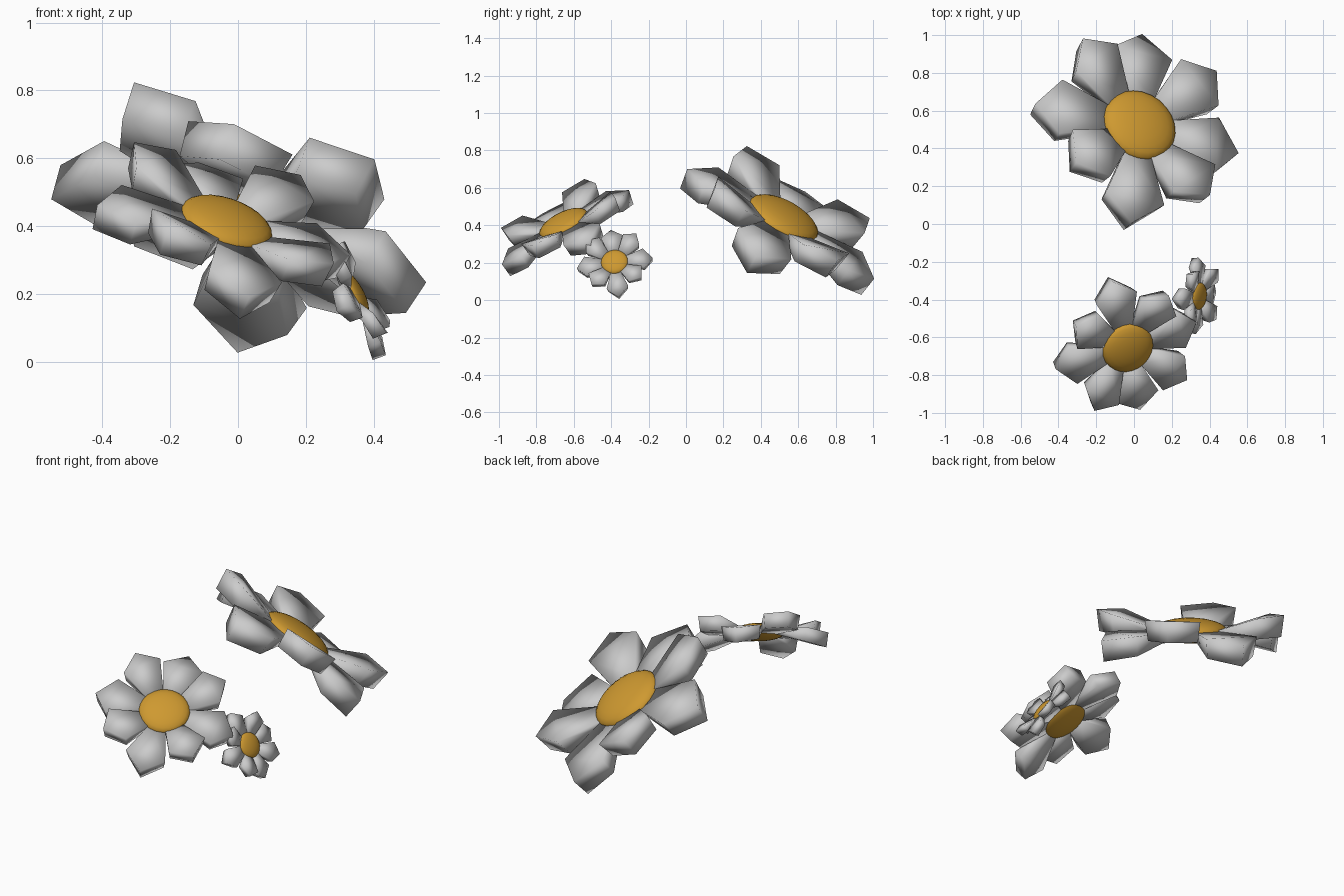
import bpy, bmesh, math
from mathutils import Vector, Matrix

if "Cube" in bpy.data.objects:
    bpy.data.objects.remove(bpy.data.objects["Cube"])

orange = bpy.data.materials.new("orange")
orange.diffuse_color = (0.62, 0.32, 0.03, 1)
orange.use_nodes = True
orange.node_tree.nodes["Principled BSDF"].inputs["Base Color"].default_value = orange.diffuse_color


def make_object(name, bm, frame, mat=None):
    bmesh.ops.recalc_face_normals(bm, faces=bm.faces)
    me = bpy.data.meshes.new(name)
    bm.to_mesh(me)
    bm.free()
    me.shade_smooth()
    if mat:
        me.materials.append(mat)
    ob = bpy.data.objects.new(name, me)
    ob.matrix_world = frame
    bpy.context.collection.objects.link(ob)
    return ob


# half outline of a petal: radius, half width, top height, bottom height
PROFILE = [(0.28, 0.12, -0.02, -0.09), (0.77, 0.285, 0.09, -0.11), (1.0, 0.0, 0.09, -0.12)]


def add_petal(bm, angle, lift, length):
    rot = Matrix.Rotation(angle, 4, 'Z')
    (r0, w0, t0, b0), (r1, w1, t1, b1), (r2, _, t2, b2) = PROFILE

    def ring(h, wide, reach):
        wide *= 0.5 + 0.5 * length
        reach *= length
        pts = [(r0, -w0, h[0]), (r1 * reach, -w1 * wide, h[1]), (r2 * reach, 0, h[2]),
               (r1 * reach, w1 * wide, h[1]), (r0, w0, h[0])]
        return [bm.verts.new(rot @ Vector((x, y, z + lift * (x - r0) / (1 - r0))))
                for x, y, z in pts]

    top = ring((t0, t1, t2), 1.0, 1.0)
    low = ring((b0, b1, b2), 0.9, 0.97)
    # each side is a base panel and a tip triangle
    for v in (top, low):
        bm.faces.new((v[0], v[1], v[3], v[4]))
        bm.faces.new((v[1], v[2], v[3]))
    for i in range(5):
        j = (i + 1) % 5
        bm.faces.new((top[i], top[j], low[j], low[i]))


def flower(name, centre, normal, ref, size, turn=0.0):
    # frame with z along the flower's normal and x toward a raised petal
    n = Vector(normal).normalized()
    x = Vector(ref)
    x = (x - n * x.dot(n)).normalized()
    y = n.cross(x)
    frame = (Matrix.Translation(centre) @ Matrix((x, y, n)).transposed().to_4x4()
             @ Matrix.Scale(size, 4))
    # eight petals, alternately raised and drooping
    bm = bmesh.new()
    for k in range(8):
        lift, length = (-0.18, 1.0) if k % 2 else (0.06, 0.93)
        add_petal(bm, turn + k * math.pi / 4, lift, length)
    make_object(name + "_petals", bm, frame)
    # flattened round centre
    bm = bmesh.new()
    bmesh.ops.create_uvsphere(bm, u_segments=24, v_segments=12, radius=1)
    bmesh.ops.scale(bm, vec=(0.355, 0.355, 0.12), verts=bm.verts)
    bmesh.ops.translate(bm, vec=(0, 0, -0.035), verts=bm.verts)
    make_object(name + "_centre", bm, frame, orange)


flower("large_flower", (0.035, 0.53, 0.45), (0.37, 0.455, 0.81), (-0.375, -0.235, 0.36), 0.58)
flower("medium_flower", (-0.03, -0.66, 0.42), (0.31, -0.43, 0.85), (-0.28, 0.12, 0.225), 0.40)
flower("small_flower", (0.35, -0.383, 0.207), (0.86, -0.1, 0.48), (0.09, 0.02, -0.17), 0.205,
       math.pi / 4)
